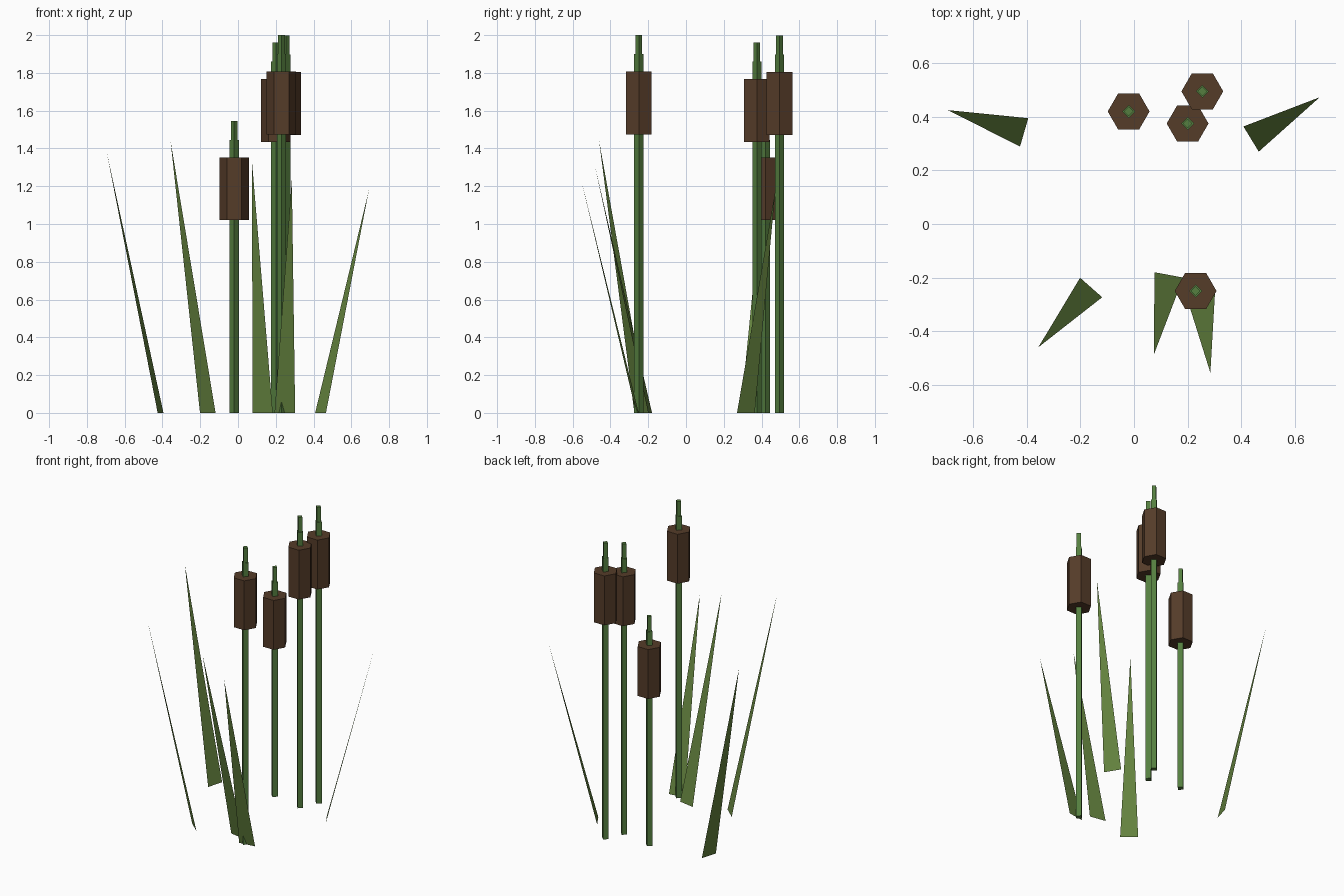
import bpy, math
from mathutils import Vector

if "Cube" in bpy.data.objects:
    bpy.data.objects.remove(bpy.data.objects["Cube"])


def material(name, rgb):
    m = bpy.data.materials.new(name)
    m.diffuse_color = (*rgb, 1)
    m.use_nodes = True
    m.node_tree.nodes["Principled BSDF"].inputs["Base Color"].default_value = m.diffuse_color
    return m


STEM = material("stem_green", (0.09, 0.21, 0.05))
LEAF = material("leaf_green", (0.13, 0.23, 0.05))
BROWN = material("seed_brown", (0.09, 0.045, 0.022))


def prism(name, x, y, z0, z1, r, sides, mat):
    bpy.ops.mesh.primitive_cylinder_add(
        vertices=sides, radius=r, depth=z1 - z0,
        location=(x, y, (z0 + z1) / 2), rotation=(0, 0, math.pi / 2))
    ob = bpy.context.object
    ob.name = name
    ob.data.materials.append(mat)


def blade(name, base, tip, width=0.11):
    # flat tapering leaf, its base edge square to the leaning direction
    b, t = Vector((*base, 0)), Vector(tip)
    lean = Vector((t.x - b.x, t.y - b.y, 0)).normalized()
    side = Vector((-lean.y, lean.x, 0)) * width / 2
    me = bpy.data.meshes.new(name)
    me.from_pydata([b - side, b + side, t], [], [(1, 0, 2)])
    me.materials.append(LEAF)
    bpy.context.collection.objects.link(bpy.data.objects.new(name, me))


# reed stalks: stem, six-sided seed head and narrow spike (x, y, total height)
for i, (x, y, top) in enumerate([(-0.02, 0.42, 1.545), (0.20, 0.375, 1.96),
                                 (0.255, 0.495, 1.997), (0.23, -0.25, 2.0)], 1):
    prism(f"stem_{i}", x, y, 0, top - 0.10, 0.024, 4, STEM)
    prism(f"seed_head_{i}", x, y, top - 0.525, top - 0.192, 0.078, 6, BROWN)
    prism(f"spike_{i}", x, y, top - 0.192, top, 0.018, 4, STEM)

# leaves fanning outward (base centre, tip)
leaves = [((-0.41, 0.342), (-0.695, 0.425, 1.38)),
          ((-0.16, -0.237), (-0.357, -0.46, 1.44)),
          ((0.13, -0.19), (0.075, -0.485, 1.32)),
          ((0.248, -0.257), (0.285, -0.555, 1.235)),
          ((0.437, 0.317), (0.693, 0.473, 1.18))]
for i, (base, tip) in enumerate(leaves, 1):
    blade(f"leaf_{i}", base, tip)
